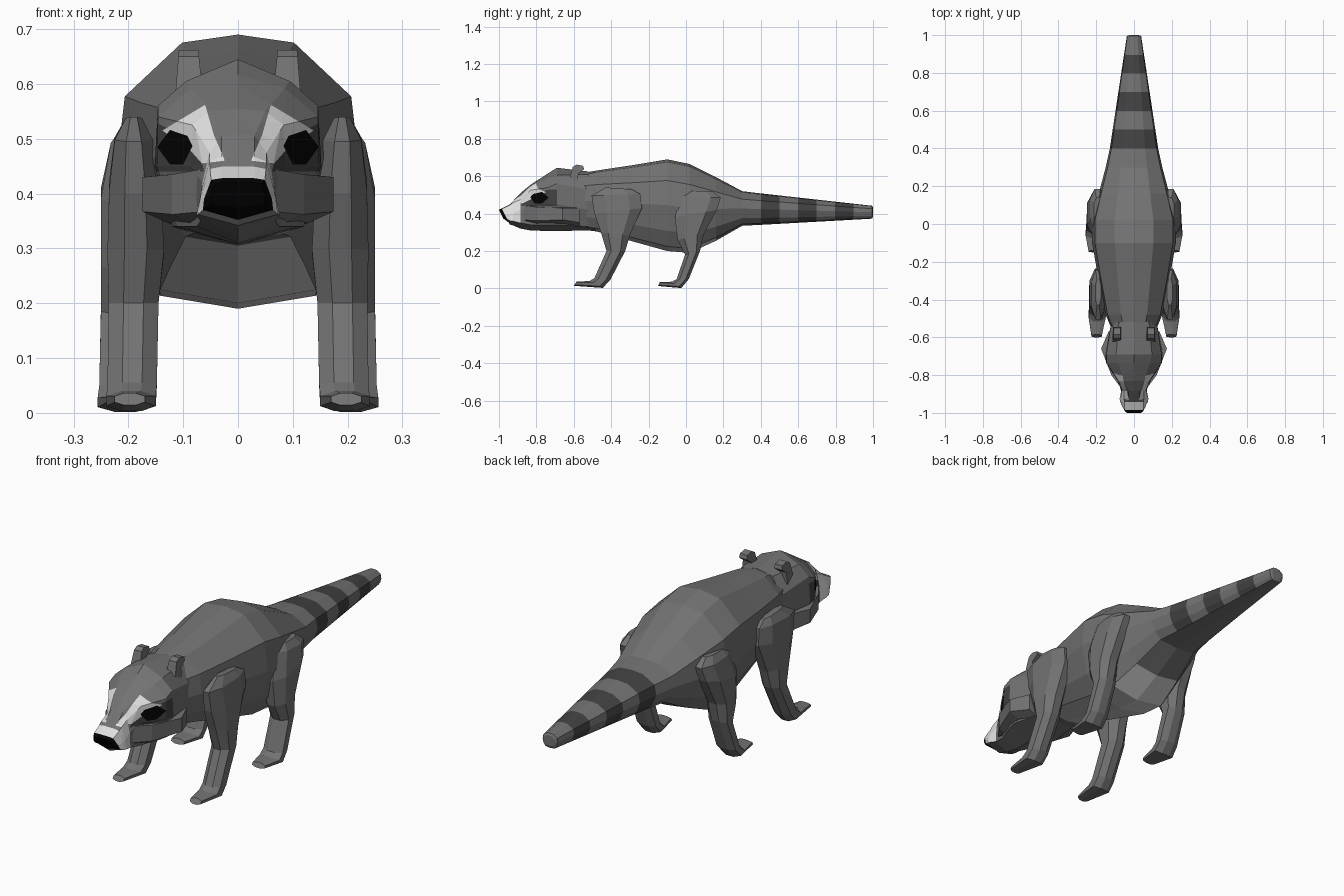
import bpy, bmesh
from mathutils import Vector

if "Cube" in bpy.data.objects:
    bpy.data.objects.remove(bpy.data.objects["Cube"])

COLORS = {"grey fur": (.17, .17, .17), "dark fur": (.055, .055, .055), "white fur": (.75, .75, .75),
          "black": (.001, .001, .001), "belly fur": (.65, .65, .65)}
MATS = []
for name, c in COLORS.items():
    m = bpy.data.materials.new(name)
    m.diffuse_color = (*c, 1)
    m.use_nodes = True
    m.node_tree.nodes["Principled BSDF"].inputs["Base Color"].default_value = m.diffuse_color
    MATS.append(m)
GREY, DARK, WHITE, BLACK, BELLY = range(5)


def finish(name, bm):
    bmesh.ops.recalc_face_normals(bm, faces=bm.faces)
    me = bpy.data.meshes.new(name)
    bm.to_mesh(me)
    bm.free()
    for m in MATS:
        me.materials.append(m)
    ob = bpy.data.objects.new(name, me)
    bpy.context.collection.objects.link(ob)
    return ob


def loft(rings):
    """Skin a list of equal-length closed rings and cap both ends."""
    bm = bmesh.new()
    vs = [[bm.verts.new(p) for p in r] for r in rings]
    n = len(vs[0])
    for a, b in zip(vs, vs[1:]):
        for i in range(n):
            j = (i + 1) % n
            bm.faces.new((a[i], a[j], b[j], b[i]))
    bm.faces.new(vs[0])
    bm.faces.new(vs[-1][::-1])
    bmesh.ops.recalc_face_normals(bm, faces=bm.faces)
    bm.normal_update()
    return bm


def mirrored(y, half, lean=0):
    """Full ring from a half outline running top centre to bottom centre."""
    full = half + [(-x, z) for x, z in half[-2:0:-1]]
    return [(x, y - lean * (z - .39), z) for x, z in full]


def body_ring(y, w, top, bot):
    h, c = top - bot, (top + bot) / 2
    return mirrored(y, [(0, top), (.46 * w, top - .03 * h), (.93 * w, c + .27 * h),
                        (w, c), (.86 * w, c - .28 * h), (.64 * w, bot + .05 * h), (0, bot)])


# Torso with a paler belly
torso = [(-.60, .10, .61, .32), (-.48, .15, .63, .305), (-.28, .19, .66, .25),
         (-.10, .222, .69, .20), (.02, .222, .665, .19), (.16, .187, .595, .255),
         (.30, .15, .52, .335), (.40, .128, .508, .34)]
bm = loft([body_ring(*r) for r in torso])
for f in bm.faces:
    if f.normal.z < -.75 and -.5 < f.calc_center_median().y < .16:
        f.material_index = BELLY
finish("torso", bm)

# Ringed tail, plain underneath
tail = []
for k in range(7):
    t = k / 6
    tail.append(body_ring(.4 + .595 * t, .128 - .09 * t, .508 - .066 * t, .34 + .033 * t))
tail.append(body_ring(1.0, .026, .432, .385))
bm = loft(tail)
for f in bm.faces:
    y = f.calc_center_median().y
    if f.normal.z > -.7 and y < .98 and int((y - .4) / .0992) % 2 == 0:
        f.material_index = DARK
finish("tail", bm)

# Head with muzzle; the nose leans forward at the top
head = [
    (-.52, [(0, .625), (.08, .61), (.12, .53), (.12, .42), (.09, .33), (0, .31)]),
    (-.69, [(0, .645), (.095, .605), (.146, .56), (.152, .45), (.12, .34), (0, .307)]),
    (-.735, [(0, .617), (.085, .592), (.146, .54), (.148, .45), (.11, .34), (0, .307)]),
    (-.83, [(0, .555), (.05, .55), (.083, .525), (.086, .45), (.075, .34), (0, .31)]),
    (-.885, [(0, .51), (.03, .505), (.052, .475), (.065, .42), (.068, .35), (0, .32)]),
    (-.925, [(0, .467), (.03, .467), (.052, .458), (.068, .40), (.076, .36), (0, .337)]),
    (-.943, [(0, .449), (.03, .449), (.051, .445), (.068, .395), (.073, .362), (0, .342)]),
    (-.966, [(0, .428), (.03, .428), (.049, .425), (.062, .39), (.064, .37), (0, .352)], .5),
    (-.985, [(0, .42), (.03, .42), (.042, .417), (.05, .395), (.048, .382), (0, .374)], .5)]
bm = loft([mirrored(*r) for r in head])
for f in bm.faces:
    c = f.calc_center_median()
    if c.y + .5 * (c.z - .39) < -.968:
        f.material_index = BLACK
    elif -.55 < f.normal.z and (c.y < -.943 or (c.y < -.89 and f.normal.z < .6)):
        f.material_index = WHITE


def paint(bm, outline, color):
    """Cut a convex front-facing outline into the surface and colour its inside."""
    for s in (1, -1):
        pts = [Vector((s * x, 0, z)) for x, z in outline]
        mid = sum(pts, Vector()) / len(pts)
        planes = []
        for a, b in zip(pts, pts[1:] + pts[:1]):
            n = (b - a).cross(Vector((0, 1, 0))).normalized()
            planes.append((a, n if n.dot(mid - a) < 0 else -n))
        lo, hi = min(p.x for p in pts), max(p.x for p in pts)
        zl, zh = min(p.z for p in pts), max(p.z for p in pts)
        for p, n in planes:
            bm.normal_update()
            near = [f for f in bm.faces if f.normal.y < -.02
                    and min(v.co.x for v in f.verts) < hi and max(v.co.x for v in f.verts) > lo
                    and min(v.co.z for v in f.verts) < zh and max(v.co.z for v in f.verts) > zl]
            geom = set(near)
            for f in near:
                geom.update(f.edges)
                geom.update(f.verts)
            bmesh.ops.bisect_plane(bm, geom=list(geom), plane_co=p, plane_no=n, dist=1e-5)
        bm.normal_update()
        for f in bm.faces:
            c = f.calc_center_median()
            if f.normal.y < -.02 and c.y > -.95 and all((c - p).dot(n) < 0 for p, n in planes):
                f.material_index = color


# Face markings: mask, brow, muzzle flash, eye
paint(bm, [(.062, .44), (.066, .46), (.10, .505), (.15, .53), (.16, .53), (.16, .44)], DARK)
paint(bm, [(.06, .562), (.138, .515), (.088, .48), (.044, .507)], WHITE)
paint(bm, [(.044, .507), (.088, .48), (.066, .455), (.024, .46)], WHITE)
paint(bm, [(.083, .487), (.1, .453), (.124, .453), (.1475, .485), (.124, .516), (.092, .505)], BLACK)
finish("head", bm)


def ring8(f, b, xi, xo, s):
    """Chamfered ring between a front and a back point, from inner to outer x."""
    f, b = Vector((0, *f)), Vector((0, *b))
    out = []
    for t, u in ((0, .3), (0, .7), (.25, 1), (.75, 1), (1, .7), (1, .3), (.75, 0), (.25, 0)):
        p = f.lerp(b, t)
        out.append((s * (xi + (xo - xi) * u), p.y, p.z))
    return out


FRONT_LEG = [((-.43, .54), (-.29, .53), .175, .205), ((-.505, .495), (-.245, .505), .155, .225),
             ((-.49, .40), (-.235, .43), .14, .235), ((-.455, .30), (-.30, .285), .135, .238),
             ((-.425, .20), (-.325, .20), .145, .236), ((-.49, .055), (-.405, .045), .148, .238),
             ((-.515, .04), (-.445, .003), .15, .24), ((-.585, .036), (-.60, .014), .17, .225)]
HIND_LEG = [((.01, .52), (.14, .52), .17, .212), ((-.025, .495), (.185, .485), .155, .232),
            ((-.06, .38), (.165, .42), .15, .25), ((-.045, .26), (.095, .29), .15, .25),
            ((-.005, .18), (.075, .20), .155, .25), ((-.05, .05), (.015, .05), .155, .253),
            ((-.075, .036), (-.025, .002), .155, .256), ((-.14, .034), (-.15, .013), .175, .24)]
CHEEK = [(-.57, .34, .44, .135), (-.66, .355, .44, .174), (-.80, .35, .445, .12), (-.875, .355, .455, .064)]
EAR = [(-.622, .59), (-.605, .65), (-.585, .662), (-.55, .655), (-.545, .637), (-.575, .615), (-.58, .56)]

for s, side in ((1, "left"), (-1, "right")):
    finish("front_leg_" + side, loft([ring8(*r, s) for r in FRONT_LEG]))
    finish("hind_leg_" + side, loft([ring8(*r, s) for r in HIND_LEG]))
    # Cheek ruff
    finish("cheek_" + side, loft([[(s * .03, y, hi + .005), (s * x, y, hi - .01), (s * x, y, lo + .012),
                                   (s * (x - .045), y, lo - .008), (s * .03, y, lo)]
                                  for y, lo, hi, x in CHEEK]))
    # Ear: side outline thickened across x, narrower at the top
    finish("ear_" + side, loft([[(s * (x + k * (z - .56)), y, z) for y, z in EAR]
                                for x, k in ((.062, .1), (.116, -.08))]))
